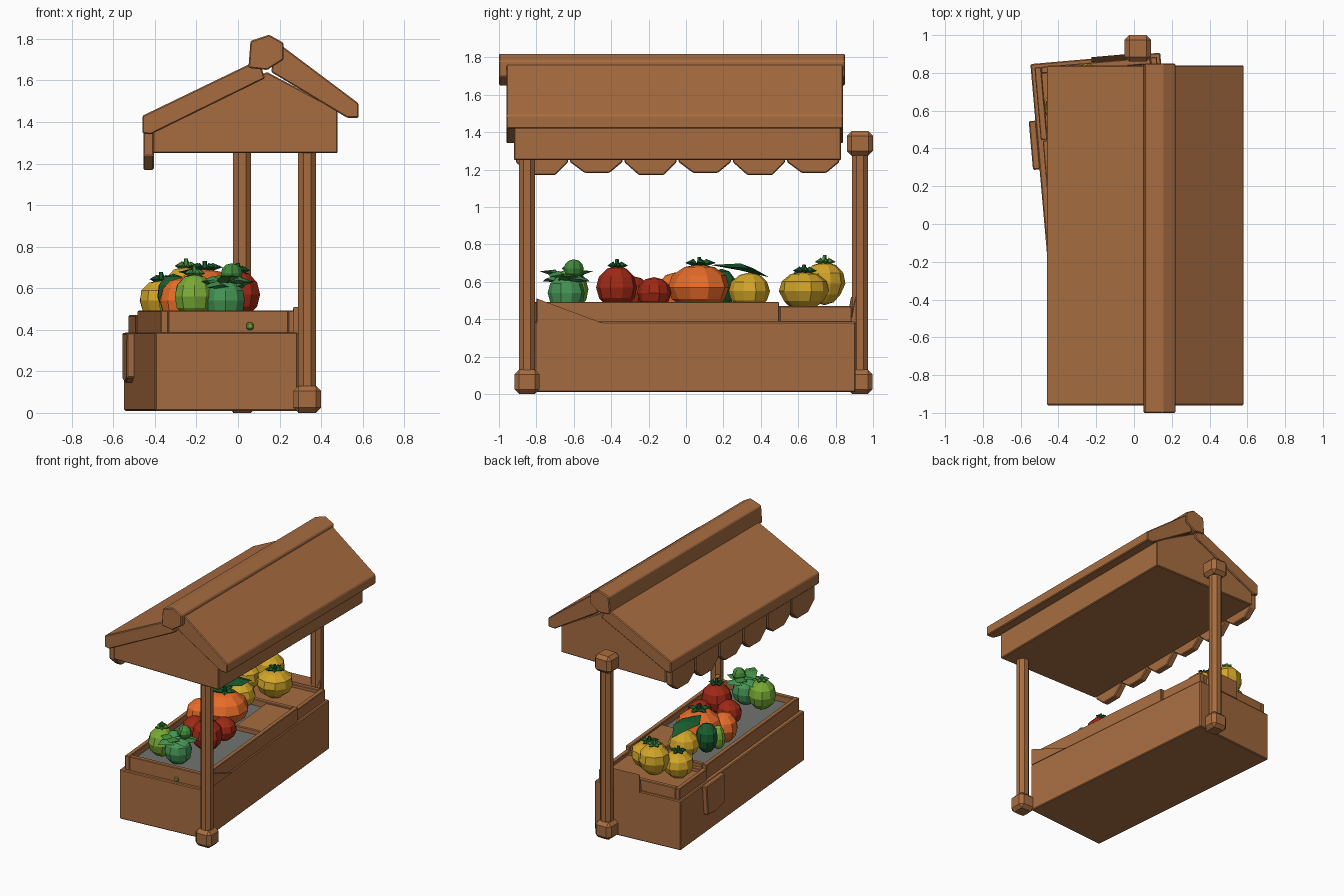
import bpy, bmesh, math, random
from mathutils import Vector, Matrix, Euler

if "Cube" in bpy.data.objects:
    bpy.data.objects.remove(bpy.data.objects["Cube"])

random.seed(4)

def material(name, rgb):
    m = bpy.data.materials.new(name)
    m.diffuse_color = (*rgb, 1)
    m.use_nodes = True
    m.node_tree.nodes["Principled BSDF"].inputs["Base Color"].default_value = m.diffuse_color
    return m

WOOD = material("wood brown", (0.39, 0.152, 0.052))
YELLOW = material("yellow", (0.65, 0.38, 0.022))
ORANGE = material("orange", (0.80, 0.15, 0.022))
RED = material("red", (0.35, 0.022, 0.008))
LIME = material("light green", (0.19, 0.40, 0.036))
LEAF = material("leaf green", (0.055, 0.27, 0.045))
MINT = material("cool green", (0.06, 0.30, 0.09))
DARK = material("dark green", (0.01, 0.11, 0.028))
GREY = material("grey", (0.16, 0.175, 0.16))

# The counter stands turned a few degrees under the roof
TURN = Matrix.Translation((-0.13, 0.02, 0)) @ Matrix.Rotation(math.radians(5), 4, 'Z')

def finish(name, bm, mat, matrix=None, bevel=0, smooth=False):
    bmesh.ops.recalc_face_normals(bm, faces=bm.faces)
    if matrix:
        bm.transform(matrix)
    me = bpy.data.meshes.new(name)
    bm.to_mesh(me)
    bm.free()
    me.materials.append(mat)
    ob = bpy.data.objects.new(name, me)
    bpy.context.collection.objects.link(ob)
    if bevel:
        mod = ob.modifiers.new("bevel", 'BEVEL')
        mod.width, mod.segments = bevel, 1
    if smooth:
        bpy.ops.object.select_all(action='DESELECT')
        ob.select_set(True)
        bpy.context.view_layer.objects.active = ob
        bpy.ops.object.shade_smooth_by_angle(angle=math.radians(40))
    return ob

def box(name, lo, hi, mat=WOOD, matrix=None, bevel=0.006):
    bm = bmesh.new()
    bmesh.ops.create_cube(bm, size=1)
    for v in bm.verts:
        v.co = Vector([lo[i] + (v.co[i] + 0.5) * (hi[i] - lo[i]) for i in range(3)])
    return finish(name, bm, mat, matrix, bevel)

def prism(name, pts, a, b, axis='Y', mat=WOOD, matrix=None, bevel=0.006):
    """Extrude a profile: (x,z) along y, or (y,z) along x."""
    bm = bmesh.new()
    place = (lambda p, t: (p[0], t, p[1])) if axis == 'Y' else (lambda p, t: (t, p[0], p[1]))
    f = bm.faces.new([bm.verts.new(place(p, a)) for p in pts])
    r = bmesh.ops.extrude_face_region(bm, geom=[f])
    d = Vector(place((0, 0), b - a))
    bmesh.ops.translate(bm, vec=d, verts=[g for g in r['geom'] if isinstance(g, bmesh.types.BMVert)])
    return finish(name, bm, mat, matrix, bevel)

# Roof: gable body, two sloping slabs and a ridge beam
prism("roof_body", [(-0.41, 1.25), (0.48, 1.25), (0.48, 1.46), (0.14, 1.64), (-0.41, 1.38)], -0.92, 0.83)
prism("roof_slope_left", [(0.10, 1.70), (-0.46, 1.43), (-0.46, 1.345), (-0.42, 1.34), (0.13, 1.61)], -0.96, 0.84)
prism("roof_slope_right", [(0.18, 1.79), (0.58, 1.49), (0.58, 1.42), (0.525, 1.42), (0.16, 1.64)], -0.96, 0.84)
prism("ridge_beam", [(0.05, 1.66), (0.06, 1.79), (0.15, 1.82), (0.22, 1.78), (0.22, 1.70), (0.14, 1.65)], -1.0, 0.85)

# Scalloped valance under the open side of the roof
for i in range(6):
    y0, w = -0.91 + i * 0.29, 0.28
    low = 1.17 + 0.012 * (i % 2)
    prism(f"valance_scallop_{i+1}", [(y0, 1.36), (y0, 1.24), (y0 + w * 0.28, low), (y0 + w * 0.75, low),
          (y0 + w, 1.24), (y0 + w, 1.36)], -0.455, -0.405, 'X')

# Posts with chunky feet, the back one with a cap
def post(name, x, y, top, cap):
    bm = bmesh.new()
    bmesh.ops.create_cone(bm, cap_ends=True, segments=8, radius1=0.047, radius2=0.047, depth=top,
                          matrix=Matrix.Translation((x, y, top / 2)) @ Matrix.Rotation(math.pi / 8, 4, 'Z'))
    finish(name, bm, WOOD, smooth=True)
    box(name + "_foot", (x - 0.067, y - 0.067, 0), (x + 0.067, y + 0.067, 0.13), bevel=0.025)
    if cap:
        box(name + "_cap", (x - 0.07, y - 0.07, 1.275), (x + 0.07, y + 0.07, 1.405), bevel=0.025)

post("front_post", 0.333, -0.85, 1.3, False)
post("back_post", 0.02, 0.93, 1.38, True)

# Counter and its raised trays
box("counter", (-0.345, -0.86, 0.01), (0.345, 0.86, 0.387), matrix=TURN)
def tray(name, x0, x1, y0, y1, top, floor, t=0.035):
    for tag, lo, hi in (("left", (x0, y0), (x0 + t, y1)), ("right", (x1 - t, y0), (x1, y1)),
                        ("front", (x0 + t, y0), (x1 - t, y0 + t)), ("back", (x0 + t, y1 - t), (x1 - t, y1))):
        box(f"{name}_{tag}_rim", (*lo, 0.38), (*hi, top), matrix=TURN, bevel=0.004)
    box(name + "_floor", (x0 + t, y0 + t, 0.38), (x1 - t, y1 - t, 0.445), floor, TURN, 0)

tray("long_tray", -0.315, 0.335, -0.835, 0.45, 0.492, GREY)
tray("short_tray", -0.325, 0.325, 0.455, 0.84, 0.47, WOOD)
box("tray_board", (0.09, 0.0, 0.40), (0.32, 0.43, 0.48), matrix=TURN)
prism("front_brace", [(-0.85, 0.38), (-0.50, 0.38), (-0.85, 0.51)], 0.325, 0.352, 'X', matrix=TURN, bevel=0)
prism("back_brace", [(0.84, 0.38), (0.868, 0.38), (0.868, 0.52)], -0.02, 0.27, 'X', matrix=TURN, bevel=0)
prism("hanging_board", [(0.30, 0.385), (0.56, 0.385), (0.54, 0.16), (0.42, 0.145), (0.31, 0.17)],
      -0.38, -0.34, 'X', matrix=TURN)
box("green_spot", (0.04, -0.835, 0.40), (0.075, -0.818, 0.435), LIME, bevel=0.008)

# Produce: ribbed low-poly bodies, leaves and starry stalks
def fruit(name, loc, r, h, mat, ribs=0.0, taper=0.0, seg=10):
    bm = bmesh.new()
    bmesh.ops.create_uvsphere(bm, u_segments=seg, v_segments=6, radius=1)
    for i, v in enumerate(bm.verts):
        a = math.atan2(v.co.y, v.co.x)
        k = (1 + ribs * math.cos(a * seg / 2)) * (1 + taper * v.co.z) * random.uniform(0.96, 1.03)
        v.co = Vector((v.co.x * r * k, v.co.y * r * k, v.co.z * h)) + Vector(loc)
    return finish(name, bm, mat)

def leaf(name, loc, length, width, yaw, tilt, mat):
    bm = bmesh.new()
    outline = [(0, 0, 0), (0.35, 0.5, 0.0), (0.7, 0.4, 0.02), (1, 0, -0.1), (0.7, -0.4, 0.02), (0.35, -0.5, 0.0)]
    ring = [bm.verts.new((x * length, y * width, z * length)) for x, y, z in outline]
    top = bm.verts.new((0.5 * length, 0, 0.025))
    low = bm.verts.new((0.5 * length, 0, -0.012))
    for i in range(6):
        bm.faces.new((ring[i], ring[(i + 1) % 6], top))
        bm.faces.new((ring[(i + 1) % 6], ring[i], low))
    m = Matrix.Translation(loc) @ Euler((0, -math.radians(tilt), math.radians(yaw))).to_matrix().to_4x4()
    return finish(name, bm, mat, m)

def stalk(name, loc, size, mat=DARK):
    for i in range(5):
        leaf(f"{name}_leaf_{i+1}", loc, size, size * 0.5, i * 72 + 15, 15, mat)
    bm = bmesh.new()
    bmesh.ops.create_cone(bm, cap_ends=True, segments=5, radius1=0.016, radius2=0.01, depth=0.05,
                          matrix=Matrix.Translation(Vector(loc) + Vector((0, 0, 0.02))))
    finish(name + "_stem", bm, mat)

# name, x, y, z, radius, half height, colour, ribs, taper, stalk colour
produce = [
    ("red_fruit_a", 0.0, -0.37, 0.57, 0.11, 0.115, RED, 0.0, 0.0, DARK),
    ("red_fruit_b", 0.0, -0.17, 0.54, 0.09, 0.085, RED, 0.0, 0.0, None),
    ("red_fruit_c", -0.17, -0.28, 0.54, 0.09, 0.09, RED, 0.0, 0.0, None),
    ("orange_pumpkin", -0.16, 0.07, 0.57, 0.165, 0.125, ORANGE, 0.05, 0.0, DARK),
    ("orange_fruit", -0.28, -0.06, 0.54, 0.10, 0.11, ORANGE, 0.0, 0.0, None),
    ("yellow_melon", -0.22, 0.34, 0.55, 0.11, 0.10, YELLOW, 0.0, 0.0, None),
    ("yellow_pepper_a", -0.13, 0.63, 0.55, 0.13, 0.105, YELLOW, 0.08, 0.15, DARK),
    ("yellow_pepper_b", -0.25, 0.74, 0.59, 0.11, 0.115, YELLOW, 0.07, 0.12, LEAF),
    ("yellow_pepper_c", -0.37, 0.62, 0.54, 0.11, 0.10, YELLOW, 0.07, 0.1, DARK),
    ("green_melon", -0.21, -0.62, 0.56, 0.10, 0.11, LIME, 0.04, 0.0, LEAF),
    ("green_cabbage", -0.06, -0.64, 0.54, 0.10, 0.10, MINT, 0.08, 0.0, None),
    ("green_pepper", -0.31, 0.19, 0.56, 0.08, 0.11, DARK, 0.05, 0.1, None),
    ("green_pear", -0.33, 0.08, 0.53, 0.05, 0.09, LIME, 0.0, -0.1, None),
]
for name, x, y, z, r, h, mat, ribs, taper, top in produce:
    fruit(name, (x, y, z), r, h, mat, ribs, taper)
    if top:
        stalk(name + "_stalk", (x, y, z + h * 0.93), r * 0.55, top)

# Loose leaves on the cabbage pile and the big leaf over the melon
for i in range(8):
    leaf(f"cabbage_leaf_{i+1}", (-0.06, -0.64, 0.59 + 0.012 * (i % 4)), 0.15, 0.11, i * 45 + 10, 22 - 16 * (i % 2),
         (LEAF, MINT)[i % 2])
fruit("cabbage_heart", (-0.03, -0.60, 0.67), 0.05, 0.05, LEAF, 0.06, seg=8)
leaf("big_leaf", (-0.22, 0.13, 0.69), 0.32, 0.16, 85, -6, DARK)
